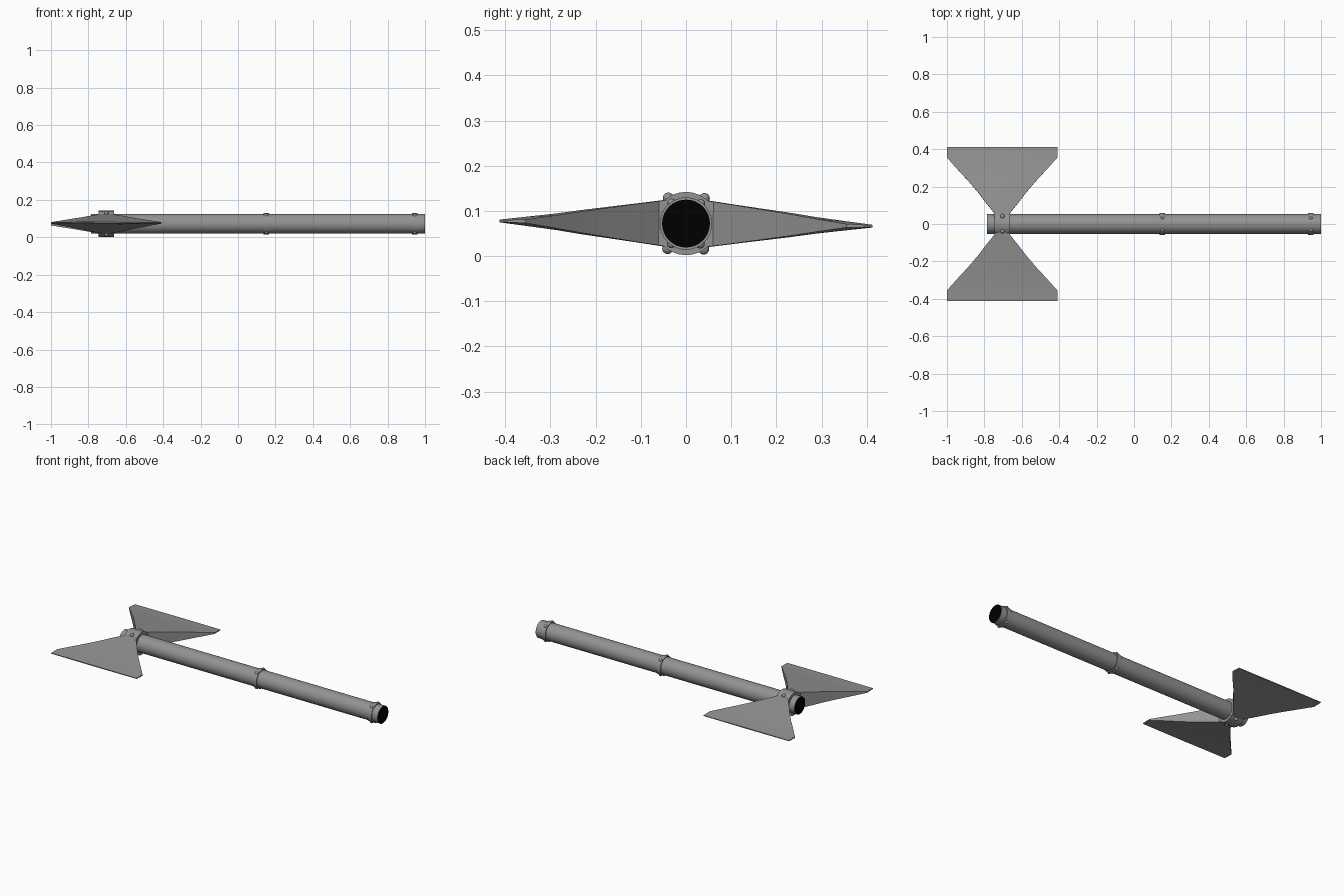
import bpy, bmesh, math
from mathutils import Matrix, Vector

if "Cube" in bpy.data.objects:
    bpy.data.objects.remove(bpy.data.objects["Cube"])

ZC = 0.072                      # height of the shaft axis
HEAD_X = -0.703                 # centre of the axe head
TILT = Matrix.Translation((0, 0, ZC)) @ Matrix.Rotation(-0.014, 4, 'X')


def material(name, value):
    m = bpy.data.materials.new(name)
    m.diffuse_color = (value, value, value, 1)
    m.use_nodes = True
    m.node_tree.nodes["Principled BSDF"].inputs["Base Color"].default_value = m.diffuse_color
    return m


steel = material("dark_grey", 0.29)
dark = material("dark_end", 0.0)


def finish(name, bm):
    bmesh.ops.recalc_face_normals(bm, faces=bm.faces)
    me = bpy.data.meshes.new(name)
    bm.to_mesh(me)
    bm.free()
    me.materials.append(steel)
    ob = bpy.data.objects.new(name, me)
    bpy.context.collection.objects.link(ob)
    ob.matrix_world = TILT
    bpy.ops.object.select_all(action='DESELECT')
    ob.select_set(True)
    bpy.context.view_layer.objects.active = ob
    bpy.ops.object.shade_smooth_by_angle(angle=math.radians(35))
    return ob


def tube(name, x0, x1, r, sides=32):
    bm = bmesh.new()
    m = Matrix.Translation(((x0 + x1) / 2, 0, 0)) @ Matrix.Rotation(math.pi / 2, 4, 'Y')
    bmesh.ops.create_cone(bm, cap_ends=True, segments=sides, radius1=r, radius2=r,
                          depth=x1 - x0, matrix=m)
    return finish(name, bm)


def hollow_band(name, x0, x1, r_in, r_out, sides=32):
    bm = bmesh.new()
    prof = [(x0, r_in), (x0, r_out), (x1, r_out), (x1, r_in)]
    vs = [bm.verts.new((x, 0, r)) for x, r in prof]
    es = [bm.edges.new((vs[i], vs[(i + 1) % 4])) for i in range(4)]
    bmesh.ops.spin(bm, geom=vs + es, cent=(0, 0, 0), axis=(1, 0, 0),
                   angle=math.tau, steps=sides)
    bmesh.ops.remove_doubles(bm, verts=bm.verts, dist=1e-5)
    return finish(name, bm)


def rivets(name, x, dist, size):
    # four domed rivets on the diagonals around the shaft
    bm = bmesh.new()
    for sy in (-1, 1):
        for sz in (-1, 1):
            p = Vector((x, sy * 0.58 * dist, sz * 0.815 * dist))
            bmesh.ops.create_uvsphere(bm, u_segments=12, v_segments=8, radius=size,
                                      matrix=Matrix.Translation(p))
    finish(name, bm)


# Shaft with dark ends
shaft = tube("shaft", -0.785, 1.0, 0.053)
shaft.data.materials.append(dark)
for f in shaft.data.polygons:
    if abs(f.normal.x) > 0.9:
        f.material_index = 1

# Grip bands and their rivets
for i, x in enumerate((0.152, 0.945)):
    hollow_band(f"grip_band_{i + 1}", x - 0.015, x + 0.015, 0.05, 0.058)
    rivets(f"grip_rivets_{i + 1}", x, 0.055, 0.010)

# Head collar and its rivets
hollow_band("head_collar", -0.747, -0.663, 0.05, 0.070)
rivets("collar_rivets", HEAD_X, 0.069, 0.012)

# Two flared blades: (distance from axis, half width, mid half thickness, edge half thickness)
STATIONS = [(0.030, 0.043, 0.054, 0.053), (0.060, 0.043, 0.050, 0.049),
            (0.110, 0.084, 0.043, 0.042), (0.170, 0.130, 0.035, 0.033),
            (0.230, 0.181, 0.027, 0.024), (0.290, 0.237, 0.018, 0.014),
            (0.355, 0.295, 0.010, 0.004), (0.413, 0.295, 0.003, 0.002)]
for side, name in ((-1, "front_blade"), (1, "back_blade")):
    bm = bmesh.new()
    loops = [[bm.verts.new((-0.705 + x, side * y, z)) for x, z in
              ((-w, -e), (0, -t), (w, -e), (w, e), (0, t), (-w, e))]
             for y, w, t, e in STATIONS]
    for p, q in zip(loops, loops[1:]):
        for i in range(6):
            j = (i + 1) % 6
            bm.faces.new((p[i], p[j], q[j], q[i]))
    bm.faces.new(loops[0])
    bm.faces.new(loops[-1])
    finish(name, bm)
